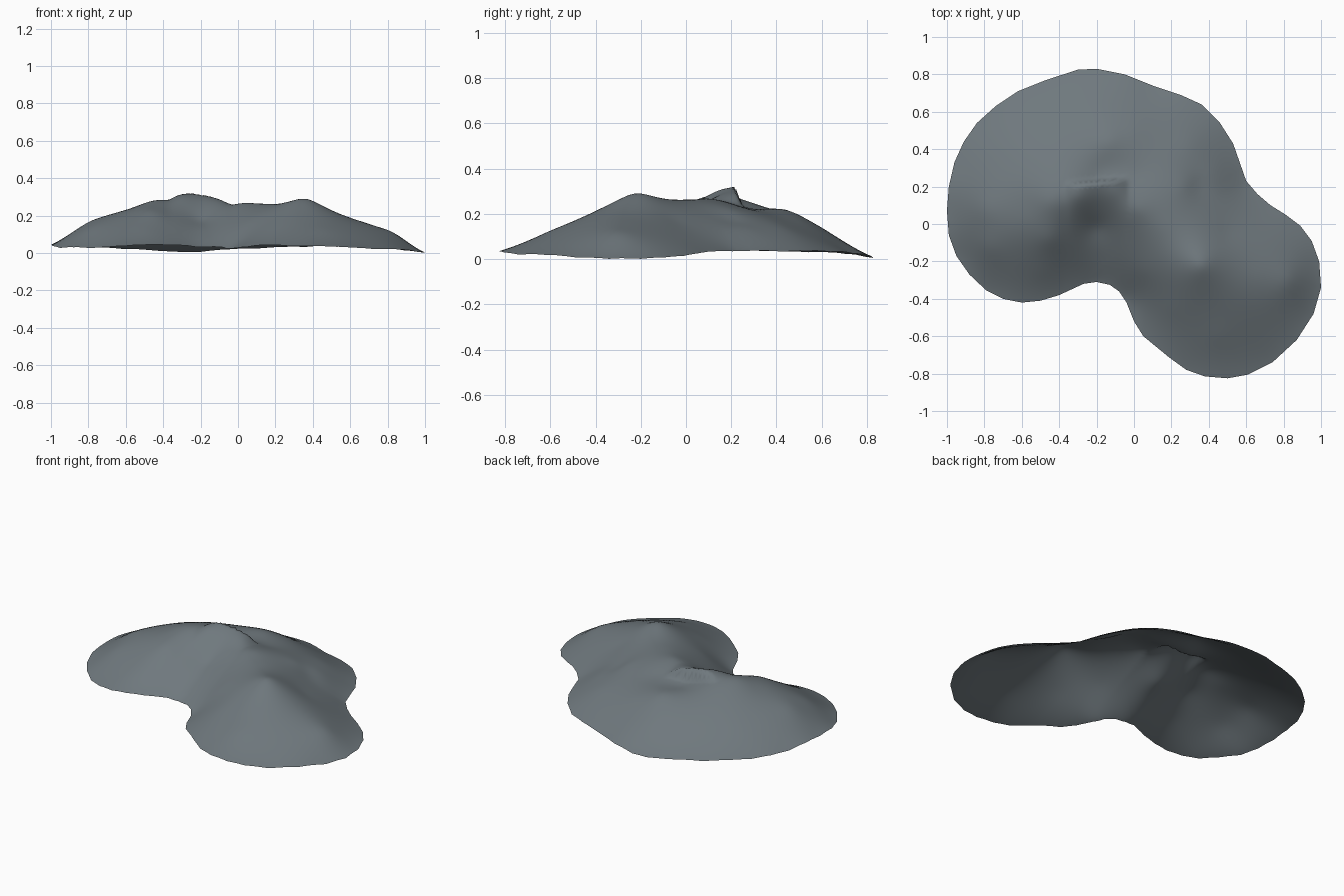
import bpy, bmesh, math

# Rim outline seen from above
OUT = [(-.2, .83), (-.05, .80), (.1, .74), (.25, .69), (.36, .64), (.46, .54), (.53, .43),
       (.60, .23), (.66, .16), (.73, .10), (.81, .05), (.89, -.01), (.95, -.09), (.99, -.2),
       (1, -.34), (.96, -.48), (.87, -.62), (.74, -.74), (.61, -.805), (.5, -.825), (.38, -.815),
       (.28, -.78), (.19, -.715), (.05, -.6), (0, -.52), (-.04, -.42), (-.08, -.36),
       (-.13, -.325), (-.2, -.31), (-.27, -.32), (-.4, -.38), (-.5, -.41), (-.6, -.42),
       (-.7, -.40), (-.79, -.355), (-.88, -.27), (-.95, -.17), (-.99, -.06), (-1, .07),
       (-.99, .2), (-.96, .33), (-.91, .44), (-.84, .54), (-.74, .63), (-.62, .71),
       (-.47, .77), (-.3, .825)]

# Heights along the rim
RIM = [(-.2, .83, .006), (.1, .74, .024), (.36, .64, .032), (.53, .43, .033), (.6, .23, .036),
       (.73, .1, .033), (.89, -.01, .014), (.99, -.2, .001), (1, -.34, .001), (.96, -.48, .006),
       (.74, -.74, .02), (.5, -.825, .034), (.28, -.78, .037), (.05, -.6, .033),
       (-.05, -.4, .024), (-.2, -.31, .032), (-.4, -.38, .044), (-.6, -.42, .038),
       (-.79, -.355, .026), (-.95, -.17, .027), (-1, .07, .042), (-.96, .33, .036),
       (-.84, .54, .03), (-.62, .71, .022), (-.4, .79, .011)]

# Heights of the peaks, saddle, valley and slopes
HILL = [(-.31, .15, .305), (-.2, .19, .305), (-.1, .18, .285), (-.31, .28, .25),
        (-.18, .28, .225), (-.09, .28, .225), (.02, .27, .225),
        (-.45, .12, .28), (-.57, .1, .24), (-.8, .08, .165), (-.46, -.08, .22),
        (-.62, -.15, .165), (-.78, -.12, .135), (-.5, -.25, .125), (-.75, .25, .155),
        (-.2, -.18, .10), (-.2, -.02, .175), (-.2, .1, .26),
        (.02, .08, .265), (.17, -.02, .262), (.36, -.22, .29), (.05, -.25, .16),
        (.42, -.4, .21), (.45, -.6, .125), (.2, -.45, .15), (.52, -.25, .22), (.67, -.27, .165),
        (.83, -.3, .11), (.5, -.05, .175), (.27, .2, .212), (.35, .2, .17), (.42, .25, .135),
        (.3, .43, .135), (-.14, .44, .218), (0, .5, .175), (-.2, .61, .132), (-.45, .42, .19),
        (-.65, .4, .145)]


def solve(a, b):
    """Gaussian elimination with pivoting."""
    n = len(b)
    m = [row[:] + [v] for row, v in zip(a, b)]
    for i in range(n):
        p = max(range(i, n), key=lambda r: abs(m[r][i]))
        m[i], m[p] = m[p], m[i]
        for r in range(i + 1, n):
            f = m[r][i] / m[i][i]
            if f:
                for c in range(i, n + 1):
                    m[r][c] -= f * m[i][c]
    x = [0.0] * n
    for i in range(n - 1, -1, -1):
        x[i] = (m[i][n] - sum(m[i][c] * x[c] for c in range(i + 1, n))) / m[i][i]
    return x


def ledge(x, y):
    """Sharp little cliff behind the main peak."""
    a = .075 * max(0.0, 1 - ((x + .2) / .17) ** 2)
    edge = .228 + .09 * (x + .2) - y
    return a * min(1.0, max(0.0, edge / .016 + .5)) * math.exp(-max(0.0, edge) / .15)


# Smooth tent-like surface through all height points
PTS = RIM + HILL


def kernel(x, y, p):
    return math.sqrt((x - p[0]) ** 2 + (y - p[1]) ** 2 + .002)


system = [[kernel(p[0], p[1], q) for q in PTS] + [1.0] for p in PTS]
system.append([1.0] * len(PTS) + [0.0])
weights = solve(system, [p[2] - ledge(p[0], p[1]) for p in PTS] + [0.0])


def height(x, y):
    z = sum(w * kernel(x, y, p) for w, p in zip(weights, PTS)) + weights[-1]
    return max(0.0, z + ledge(x, y))


# Open hill shell: concentric rings shrinking from the rim to the middle
CX, CY, RINGS, SUB = .1, 0.0, 56, 3
rim = []
for i, (x, y) in enumerate(OUT):
    nx, ny = OUT[(i + 1) % len(OUT)]
    rim += [(x + (nx - x) * k / SUB, y + (ny - y) * k / SUB) for k in range(SUB)]
rim.reverse()

bm = bmesh.new()
rings = []
for r in range(RINGS):
    t = 1 - r / RINGS
    ring = []
    for x, y in rim:
        px, py = CX + (x - CX) * t, CY + (y - CY) * t
        ring.append(bm.verts.new((px, py, height(px, py))))
    rings.append(ring)
n = len(rim)
for a, b in zip(rings, rings[1:]):
    for i in range(n):
        j = (i + 1) % n
        bm.faces.new((a[i], a[j], b[j], b[i]))
top = bm.verts.new((CX, CY, height(CX, CY)))
for i in range(n):
    bm.faces.new((rings[-1][i], rings[-1][(i + 1) % n], top))
for f in bm.faces:
    f.smooth = True

mesh = bpy.data.meshes.new("hill_shell")
bm.to_mesh(mesh)
bm.free()
hill = bpy.data.objects.new("hill_shell", mesh)
bpy.context.collection.objects.link(hill)

# Slate grey surface
slate = bpy.data.materials.new("slate_grey")
slate.diffuse_color = (.16, .19, .208, 1)
mesh.materials.append(slate)
